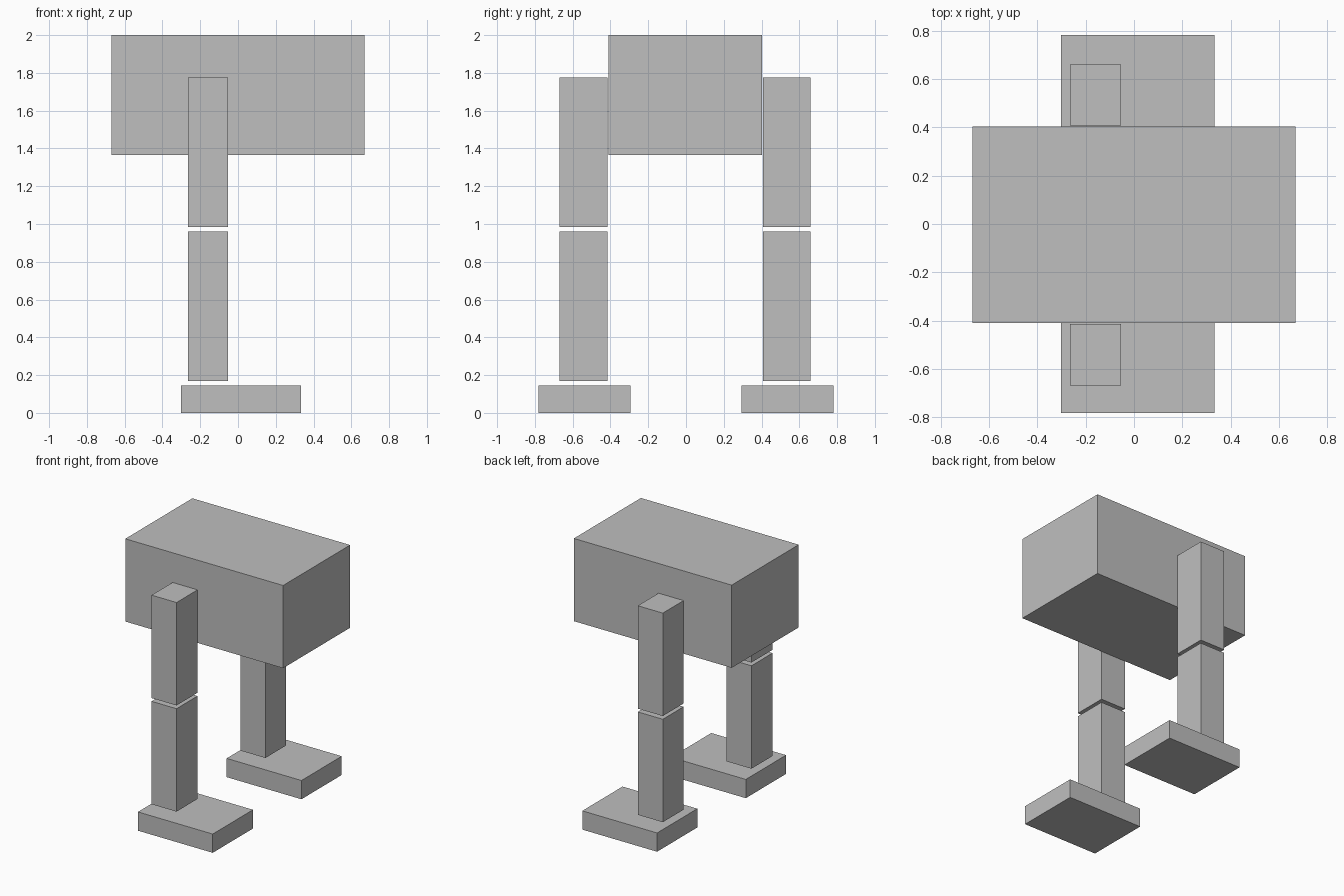
import bpy

# Remove the default cube
default = bpy.data.objects.get("Cube")
if default:
    bpy.data.objects.remove(default, do_unlink=True)

# Single plain grey
grey = bpy.data.materials.new("light_grey")
grey.use_nodes = True
colour = (0.52, 0.52, 0.52, 1.0)
grey.diffuse_color = colour
grey.node_tree.nodes["Principled BSDF"].inputs["Base Color"].default_value = colour


def box(name, x, y, z):
    """Box spanning the given (low, high) range on each axis."""
    spans = (x, y, z)
    bpy.ops.mesh.primitive_cube_add(size=1, location=[(a + b) / 2 for a, b in spans])
    obj = bpy.context.object
    obj.name = name
    obj.data.name = name
    obj.scale = [abs(b - a) for a, b in spans]
    bpy.ops.object.transform_apply(location=False, rotation=False, scale=True)
    obj.data.materials.append(grey)
    return obj


# Body block
box("body", (-0.67, 0.67), (-0.41, 0.403), (1.365, 2.0))

# A two-part leg and a foot on each side of the body
for side, s, inner, outer in (("front", -1, 0.415, 0.67), ("back", 1, 0.408, 0.66)):
    leg_x, leg_y = (-0.265, -0.053), (s * inner, s * outer)
    box(side + "_upper_leg", leg_x, leg_y, (0.985, 1.775))
    box(side + "_lower_leg", leg_x, leg_y, (0.17, 0.96))
    box(side + "_foot", (-0.302, 0.333), (s * 0.294, s * 0.782), (0.0, 0.144))
